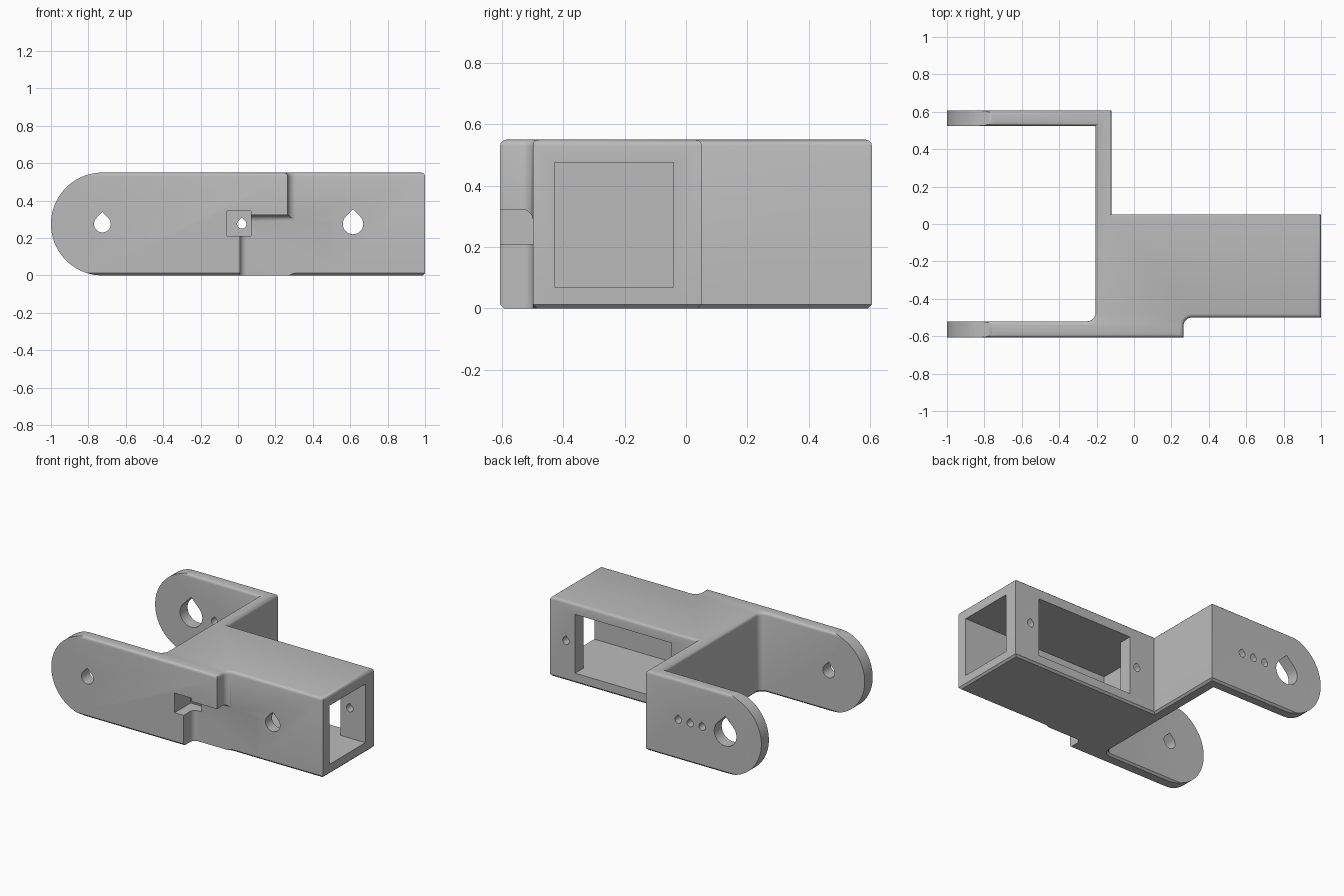
import bpy, bmesh, math
from mathutils import Vector

cube = bpy.data.objects.get("Cube")
if cube:
    bpy.data.objects.remove(cube, do_unlink=True)

grey = bpy.data.materials.new("plain grey")
grey.use_nodes = True
colour = (0.5, 0.5, 0.5, 1)
grey.diffuse_color = colour
grey.node_tree.nodes["Principled BSDF"].inputs["Base Color"].default_value = colour

HEIGHT = 0.55
MID = HEIGHT / 2


def outline(points):
    """Turn (a, b, radius) corners into a loop; square corners with a radius are rounded."""
    loop = []
    for i, (a, b, r) in enumerate(points):
        p = Vector((a, b))
        if not r:
            loop.append(p)
            continue
        u = (Vector(points[i - 1][:2]) - p).normalized()
        v = (Vector(points[(i + 1) % len(points)][:2]) - p).normalized()
        for k in range(9):
            t = k / 8 * math.pi / 2
            loop.append(p + r * (u * (1 - math.sin(t)) + v * (1 - math.cos(t))))
    return loop


def prism(name, loop, low, high, axis="z", edge_rule=None):
    """Extrude a loop along z (from x, y) or along y (from x, z)."""
    bm = bmesh.new()
    place = (lambda p, h: (p.x, p.y, h)) if axis == "z" else (lambda p, h: (p.x, h, p.y))
    face = bm.faces.new([bm.verts.new(place(p, low)) for p in loop])
    new = bmesh.ops.extrude_face_region(bm, geom=[face])["geom"]
    shift = Vector(place(Vector((0, 0)), high - low))
    bmesh.ops.translate(bm, vec=shift, verts=[g for g in new if isinstance(g, bmesh.types.BMVert)])
    bmesh.ops.recalc_face_normals(bm, faces=bm.faces)
    if edge_rule:
        edge_rule(bm)
    mesh = bpy.data.meshes.new(name)
    bm.to_mesh(mesh)
    bm.free()
    mesh.materials.append(grey)
    obj = bpy.data.objects.new(name, mesh)
    bpy.context.collection.objects.link(obj)
    return obj


def box_loop(a0, a1, b0, b1):
    return outline([(a0, b0, 0), (a1, b0, 0), (a1, b1, 0), (a0, b1, 0)])


def teardrop(x, r):
    """Round hole with a pointed top."""
    start = math.radians(135)
    loop = [Vector((x + r * math.cos(start + k / 24 * 1.5 * math.pi),
                    MID + r * math.sin(start + k / 24 * 1.5 * math.pi))) for k in range(25)]
    return loop + [Vector((x, MID + r * math.sqrt(2)))]


def rim_bevels(bm):
    for level, size, segments in ((HEIGHT, 0.02, 3), (0, 0.013, 1)):
        rim = [e for e in bm.edges if all(abs(v.co.z - level) < 1e-4 for v in e.verts)]
        bmesh.ops.bevel(bm, geom=rim, offset=size, segments=segments, profile=0.5, affect="EDGES")


def notch_fillets(bm):
    inner = max(v.co.y for v in bm.verts)
    top = max(v.co.z for v in bm.verts)
    left = min(v.co.x for v in bm.verts)
    edges = [e for e in bm.edges if all(v.co.y > inner - 1e-4 for v in e.verts) and
             (all(v.co.z > top - 1e-4 for v in e.verts) or all(v.co.x < left + 1e-4 for v in e.verts))]
    bmesh.ops.bevel(bm, geom=edges, offset=0.035, segments=5, profile=0.5, affect="EDGES")


# Bracket body: box, cross wall, two arms and raised front pad in plan
bracket = prism("bracket", outline([
    (-1.1, -0.607, 0), (0.265, -0.607, 0), (0.265, -0.5, 0.045), (1, -0.5, 0),
    (1, 0.052, 0), (-0.12, 0.052, 0), (-0.12, 0.607, 0), (-1.1, 0.607, 0),
    (-1.1, 0.525, 0), (-0.205, 0.525, 0), (-0.205, -0.52, 0.045), (-1.1, -0.52, 0)]),
    0, HEIGHT, edge_rule=rim_bevels)


def combine(cutter, operation="DIFFERENCE"):
    mod = bracket.modifiers.new("cut", "BOOLEAN")
    mod.object, mod.operation, mod.solver = cutter, operation, "EXACT"
    bpy.context.view_layer.objects.active = bracket
    bpy.ops.object.modifier_apply(modifier=mod.name)
    bpy.data.objects.remove(cutter, do_unlink=True)


# Semicircular arm ends
arc = [Vector((-1 + MID - MID * math.sin(math.pi * k / 48), MID + MID * math.cos(math.pi * k / 48)))
       for k in range(49)]
arc[0].y, arc[-1].y = HEIGHT + 0.0005, -0.0005
side = arc + [Vector((1.1, -0.0005)), Vector((1.1, HEIGHT + 0.0005))]
combine(prism("side_profile", side, -1, 1, "y"), "INTERSECT")

# Stepped notch under the front pad
combine(prism("pad_notch", box_loop(0.01, 0.5, -0.8, -0.4995), -0.2, 0.322, edge_rule=notch_fillets))

# Hollow box with open end, rear window and cable opening
combine(prism("cavity", box_loop(-0.12, 1.2, -0.43, -0.04), 0.07, 0.475))
combine(prism("rear_window", box_loop(0.075, 0.81, 0.07, 0.475), -0.1, 0.2, "y"))
combine(prism("cable_opening", box_loop(-0.06, 0.07, 0.21, 0.345), -0.8, -0.4, "y"))

# Teardrop holes: x, radius, y range
holes = [(-0.725, 0.045, -0.8, -0.4), (0.615, 0.055, -0.8, -0.4), (-0.725, 0.085, 0.4, 0.8)]
holes += [(x, 0.024, 0.4, 0.8) for x in (-0.365, -0.456, -0.547)]
holes += [(x, 0.025, -0.1, 0.2) for x in (0.02, 0.88)]
for x, r, y0, y1 in holes:
    combine(prism("hole", teardrop(x, r), y0, y1, "y"))

bpy.ops.object.select_all(action="DESELECT")
bracket.select_set(True)
bpy.context.view_layer.objects.active = bracket
bpy.ops.object.shade_smooth_by_angle(angle=math.radians(32))
